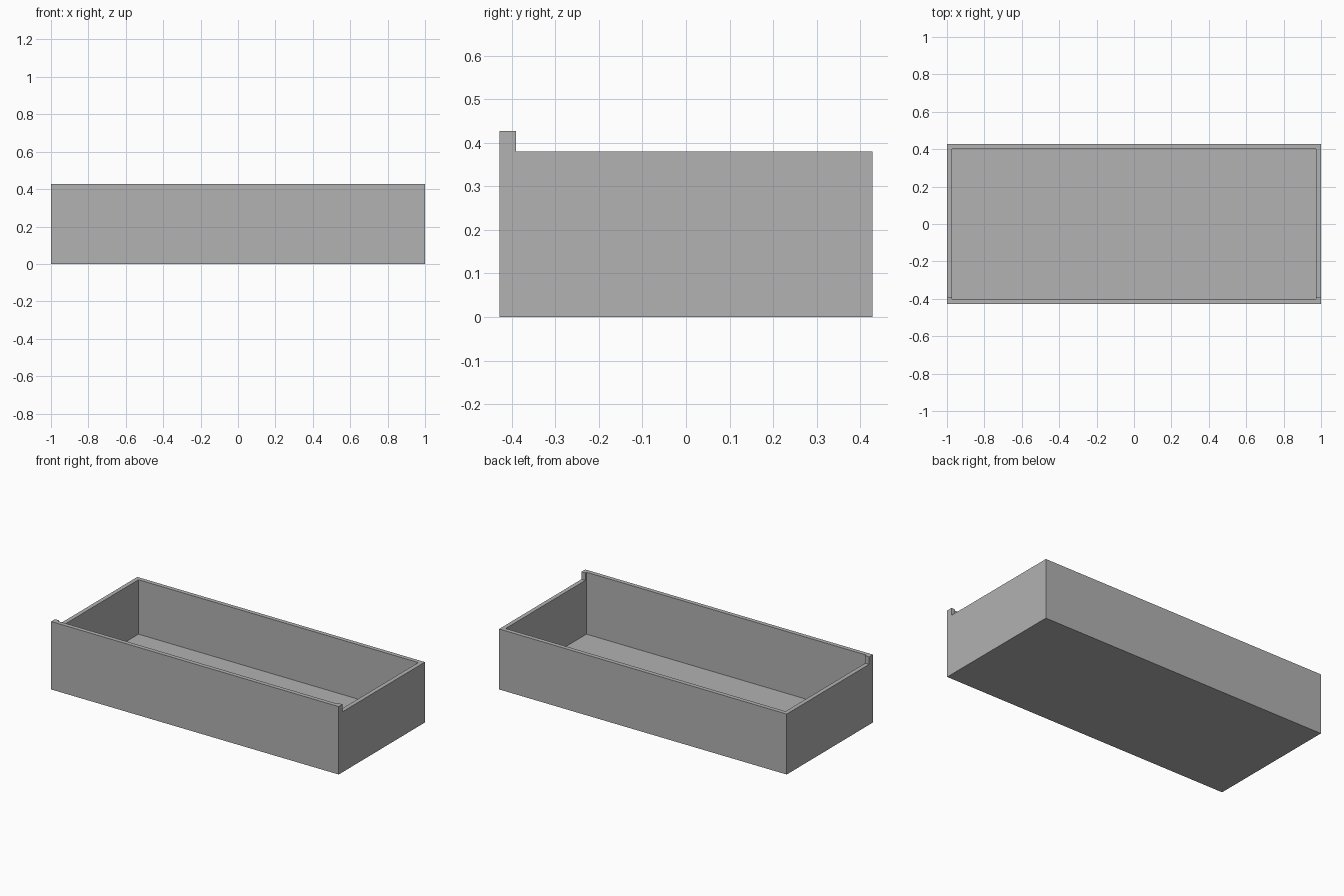
import bpy
import bmesh

cube = bpy.data.objects.get("Cube")
if cube:
    bpy.data.objects.remove(cube, do_unlink=True)

# Overall sizes
HALF_X, HALF_Y = 1.0, 0.428
WALL, FLOOR = 0.038, 0.038
RIM, FRONT_TOP = 0.38, 0.427

# Single grey finish
grey = bpy.data.materials.new("plain_grey")
grey.use_nodes = True
colour = (0.445, 0.445, 0.445, 1)
grey.diffuse_color = colour
grey.node_tree.nodes["Principled BSDF"].inputs["Base Color"].default_value = colour


def add_object(name, bm):
    mesh = bpy.data.meshes.new(name)
    bmesh.ops.recalc_face_normals(bm, faces=bm.faces)
    bm.to_mesh(mesh)
    bm.free()
    mesh.materials.append(grey)
    obj = bpy.data.objects.new(name, mesh)
    bpy.context.collection.objects.link(obj)
    return obj


def add_box(bm, low, high):
    verts = bmesh.ops.create_cube(bm, size=1)["verts"]
    for v in verts:
        for i in range(3):
            v.co[i] = high[i] if v.co[i] > 0 else low[i]
    return verts


inner_x = HALF_X - WALL
front_back = -HALF_Y + WALL

# Open tray: a box whose top is inset into a rim and pushed down to the floor
bm = bmesh.new()
add_box(bm, (-HALF_X, -HALF_Y, 0), (HALF_X, HALF_Y, RIM))
bm.normal_update()
top = max(bm.faces, key=lambda f: f.calc_center_median().z)
bmesh.ops.inset_individual(bm, faces=[top], thickness=WALL)
pushed = bmesh.ops.extrude_discrete_faces(bm, faces=[top])["faces"][0]
for v in pushed.verts:
    v.co.z = FLOOR

# Front panel: raise the front strip of the rim into a full-width lip
bmesh.ops.bisect_plane(bm, geom=bm.verts[:] + bm.edges[:] + bm.faces[:],
                       plane_co=(0, front_back, 0), plane_no=(0, 1, 0), dist=0.0001)
bm.normal_update()
strip = [f for f in bm.faces
         if f.normal.z > 0.9 and f.calc_center_median().z > RIM - 0.001
         and f.calc_center_median().y < front_back]
lip = bmesh.ops.extrude_face_region(bm, geom=strip)["geom"]
for v in lip:
    if isinstance(v, bmesh.types.BMVert):
        v.co.z = FRONT_TOP
bmesh.ops.delete(bm, geom=[f for f in strip if f.is_valid], context="FACES_ONLY")

# Merge coplanar faces so each surface stays clean
bmesh.ops.dissolve_limit(bm, angle_limit=0.01, verts=bm.verts[:], edges=bm.edges[:])
add_object("drawer_tray", bm)
